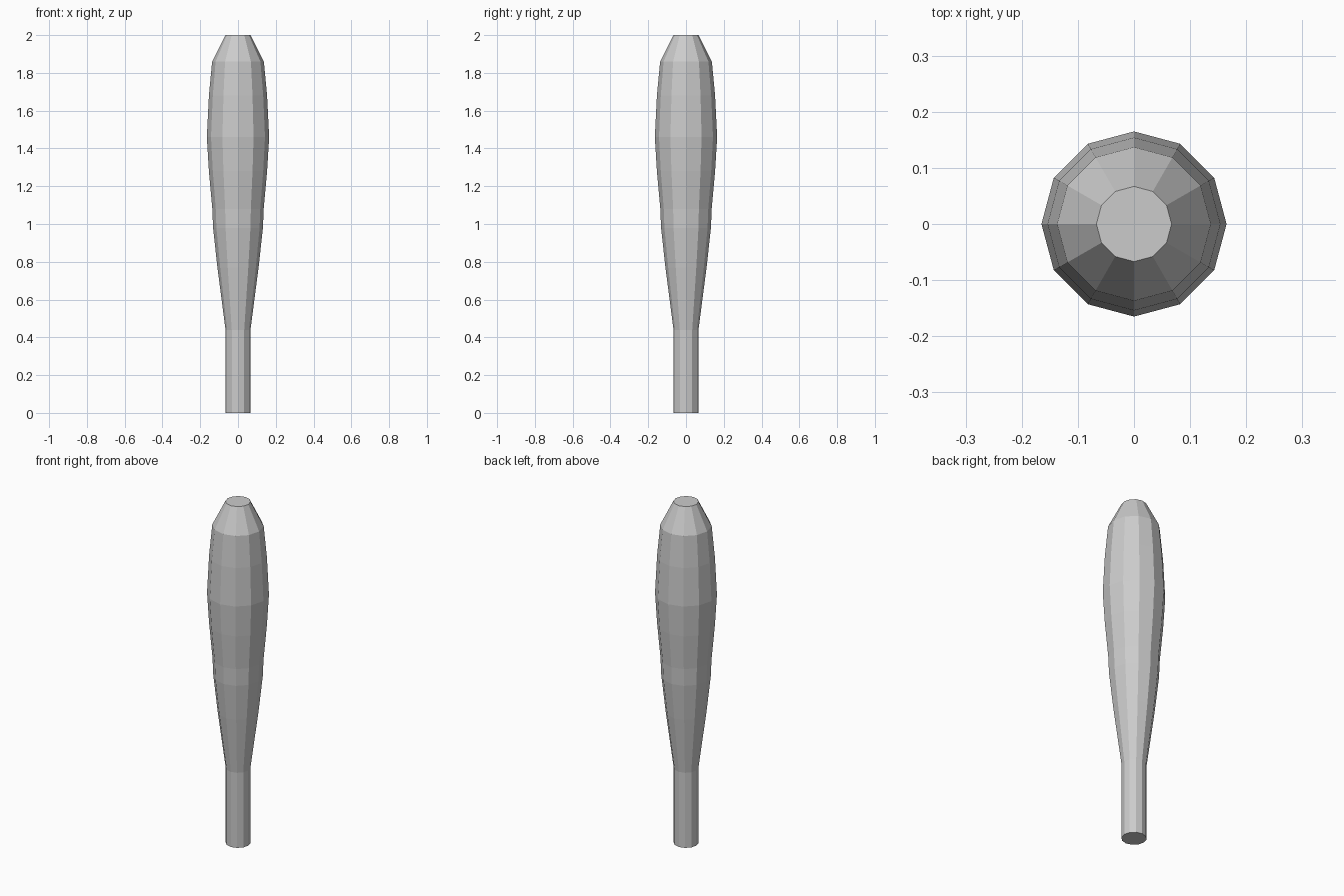
import bpy, bmesh
from math import cos, sin, pi

if "Cube" in bpy.data.objects:
    bpy.data.objects.remove(bpy.data.objects["Cube"])

SIDES = 12
# radius, height from handle end to tip
PROFILE = [(0.066, 0.0), (0.066, 0.44), (0.109, 0.77), (0.132, 0.98), (0.136, 1.08),
           (0.154, 1.28), (0.165, 1.46), (0.154, 1.68), (0.137, 1.86), (0.067, 2.0)]


def lathe(name, profile, sides):
    bm = bmesh.new()
    rings = [[bm.verts.new((r * cos(2 * pi * i / sides), r * sin(2 * pi * i / sides), z))
              for i in range(sides)] for r, z in profile]
    for a, b in zip(rings, rings[1:]):
        for i in range(sides):
            j = (i + 1) % sides
            bm.faces.new((a[i], a[j], b[j], b[i]))
    # end caps
    bm.faces.new(rings[0][::-1])
    bm.faces.new(rings[-1])
    mesh = bpy.data.meshes.new(name)
    bm.to_mesh(mesh)
    bm.free()
    obj = bpy.data.objects.new(name, mesh)
    bpy.context.collection.objects.link(obj)
    return obj


# faceted club: straight handle swelling to a tapered head
lathe("wooden_club", PROFILE, SIDES)
